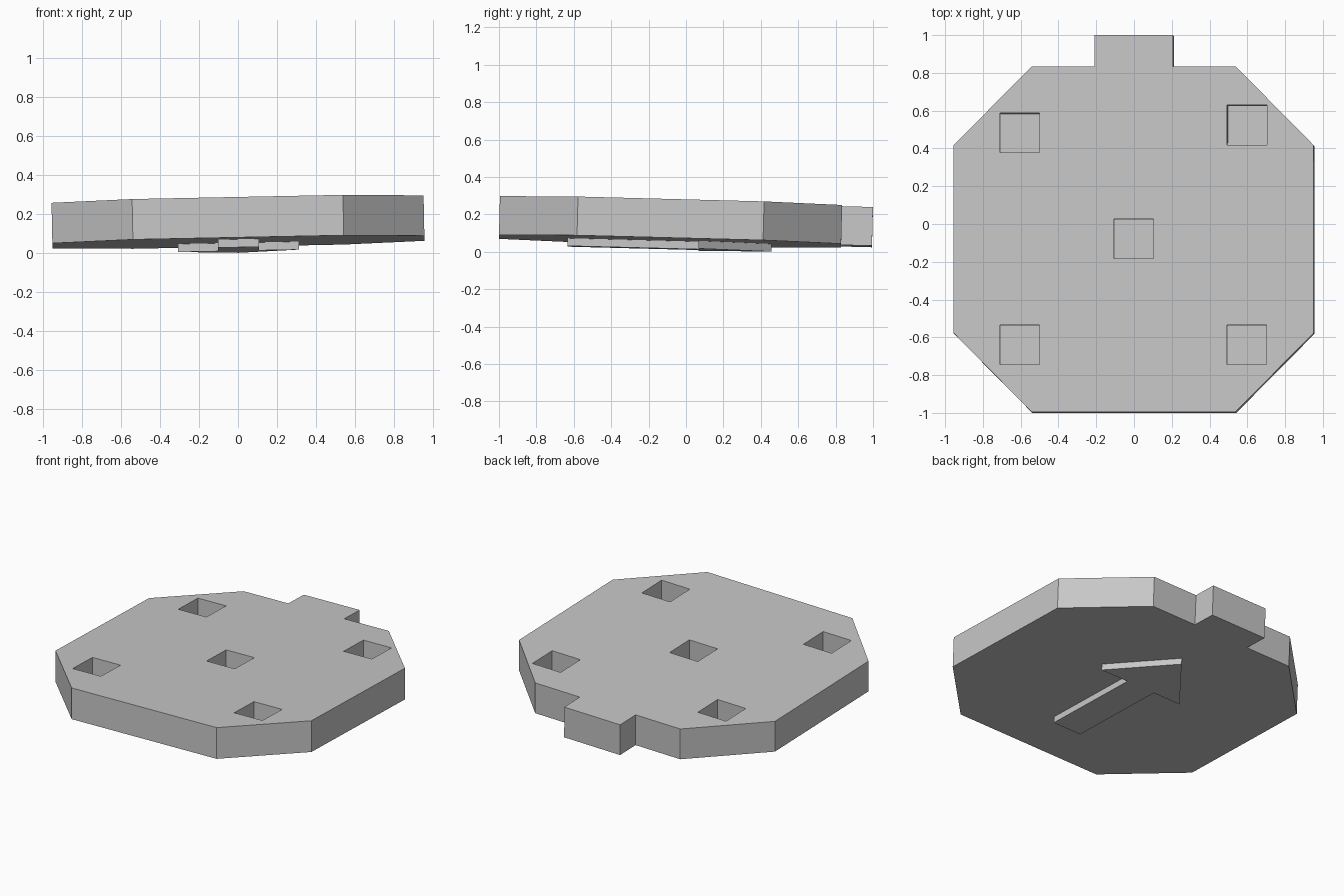
import bpy
import bmesh
from mathutils import Matrix, Euler

cube = bpy.data.objects.get("Cube")
if cube:
    bpy.data.objects.remove(cube)

THICK, POCKET_DEPTH, ARROW_THICK = 0.207, 0.16, 0.041

# The whole model leans slightly; local z = 0 is the top face of the plate
TILT = Matrix.Translation((-0.002, 0.0025, 0.261)) @ Euler((-0.026, -0.02, 0)).to_matrix().to_4x4()

grey = bpy.data.materials.new("plain_grey")
grey.use_nodes = True
colour = (0.57, 0.57, 0.57, 1)
grey.diffuse_color = colour
grey.node_tree.nodes["Principled BSDF"].inputs["Base Color"].default_value = colour


def mirrored(half):
    """Close a right-hand half outline by mirroring it across x = 0."""
    return half + [(-x, y) for x, y in reversed(half) if x > 0]


def prism(name, outlines, bottom, top):
    """Extrude one or more flat outlines from bottom to top."""
    bm = bmesh.new()
    for outline in outlines:
        face = bm.faces.new([bm.verts.new((x, y, bottom)) for x, y in outline])
        moved = bmesh.ops.extrude_face_region(bm, geom=[face])["geom"]
        verts = [v for v in moved if isinstance(v, bmesh.types.BMVert)]
        bmesh.ops.translate(bm, verts=verts, vec=(0, 0, top - bottom))
    bmesh.ops.recalc_face_normals(bm, faces=bm.faces)
    mesh = bpy.data.meshes.new(name)
    bm.to_mesh(mesh)
    bm.free()
    mesh.materials.append(grey)
    obj = bpy.data.objects.new(name, mesh)
    bpy.context.collection.objects.link(obj)
    return obj


# Eight-sided plate with a tab at the back
plate = prism("plate", [mirrored([
    (0.54, -0.9975), (0.953, -0.58), (0.953, 0.415),
    (0.54, 0.8325), (0.208, 0.8325), (0.208, 0.9975)])], -THICK, 0)

# Square pockets sunk into the top
H = 0.105
centres = [(-0.603, 0.48), (0.6, 0.522), (0, -0.08), (-0.603, -0.642), (0.6, -0.642)]
squares = [[(x - H, y - H), (x + H, y - H), (x + H, y + H), (x - H, y + H)] for x, y in centres]
cutter = prism("pocket_cutter", squares, -POCKET_DEPTH, 0.1)
cutter.hide_render = True

cut = plate.modifiers.new("pockets", "BOOLEAN")
cut.operation = "DIFFERENCE"
cut.solver = "EXACT"
cut.object = cutter
bpy.context.view_layer.objects.active = plate
bpy.ops.object.modifier_apply(modifier=cut.name)
bpy.data.objects.remove(cutter)

# Raised arrow on the underside, pointing to the tab
arrow = prism("underside_arrow", [mirrored([
    (0.105, -0.63), (0.105, 0.07), (0.31, 0.07), (0, 0.46)])],
    -THICK - ARROW_THICK, -THICK)

for part in (plate, arrow):
    part.matrix_world = TILT
